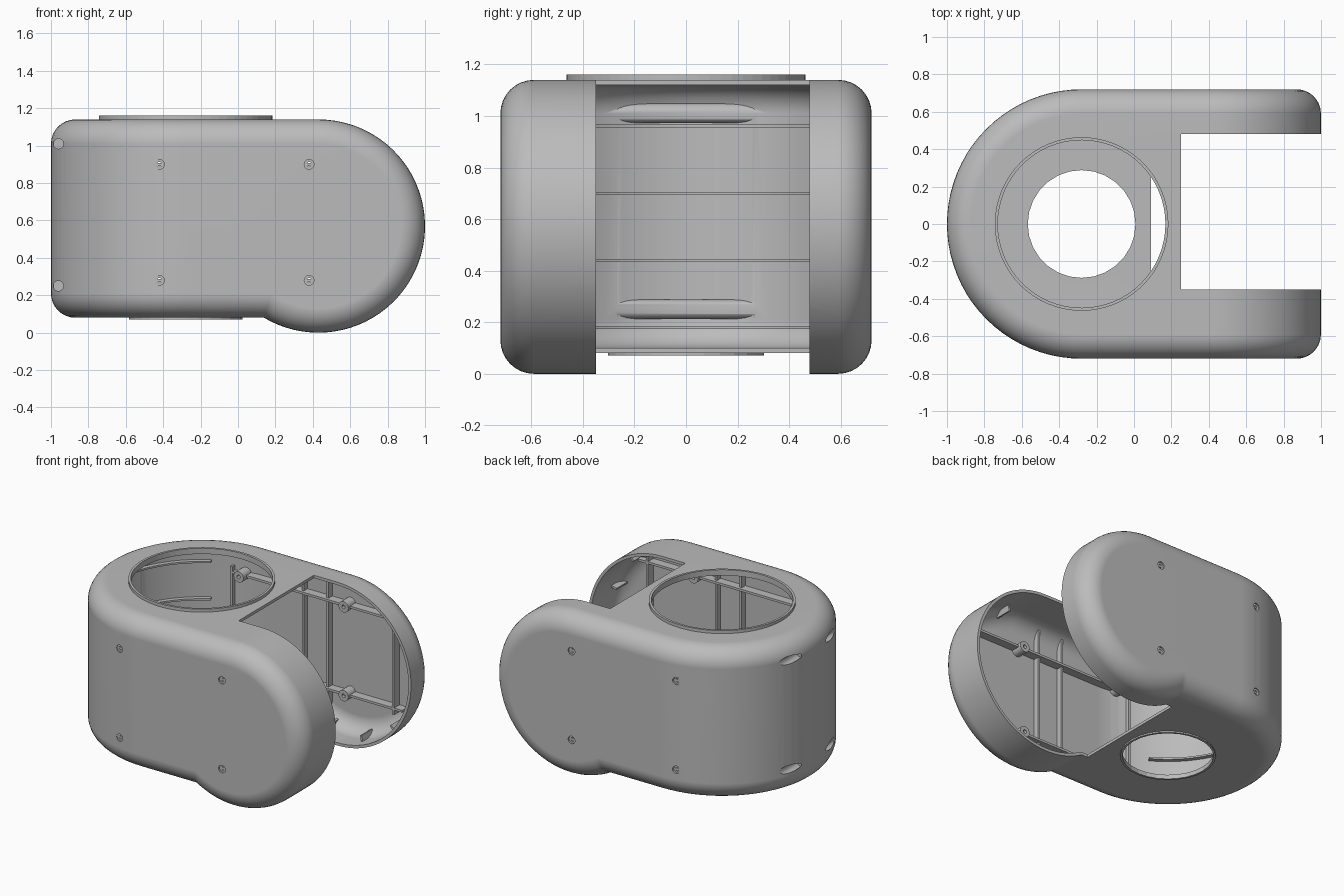
import bpy
import bmesh
from math import pi, sin, cos, asin, radians, sqrt
from mathutils import Matrix

if "Cube" in bpy.data.objects:
    bpy.data.objects.remove(bpy.data.objects["Cube"])

grey = bpy.data.materials.new("plain grey")
grey.use_nodes = True
grey.diffuse_color = (0.5, 0.5, 0.5, 1)
grey.node_tree.nodes["Principled BSDF"].inputs["Base Color"].default_value = (0.5, 0.5, 0.5, 1)

AXIS_X = -0.28            # centre of the round end
ARM_X, ARM_Z = 0.43, 0.57  # centre of the arm discs
WALL = 0.02


def finish(bm, name):
    bmesh.ops.remove_doubles(bm, verts=bm.verts, dist=1e-5)
    bmesh.ops.recalc_face_normals(bm, faces=bm.faces)
    mesh = bpy.data.meshes.new(name)
    bm.to_mesh(mesh)
    bm.free()
    mesh.materials.append(grey)
    ob = bpy.data.objects.new(name, mesh)
    bpy.context.collection.objects.link(ob)
    return ob


def skin(bm, rows, closed=False):
    """Quads between rows of points; returns the rows of vertices."""
    vs = [[bm.verts.new(p) for p in row] for row in rows]
    n = len(rows[0])
    for a, b in zip(vs, vs[1:]):
        for j in range(n if closed else n - 1):
            k = (j + 1) % n
            bm.faces.new((a[j], a[k], b[k], b[j]))
    return vs


def hull(name, t):
    """Closed rounded body, inset by t: a half-spun round end plus two discs."""
    w, r, R = 0.72 - t, 0.13 - t, 0.57 - t
    top, bot = 1.14 - t, 0.08 + t
    steps = [i * pi / 2 / 8 for i in range(9)]
    fillet = [(w - r + r * sin(a), r - r * cos(a)) for a in steps]
    bm = bmesh.new()
    # round end
    prof = [(0, top)] + [(u, top - d) for u, d in fillet]
    prof += [(u, bot + d) for u, d in reversed(fillet)] + [(0, bot)]
    angles = [pi / 2 + pi * i / 40 for i in range(41)]
    skin(bm, [[(AXIS_X + u * cos(a), u * sin(a), z) for u, z in prof] for a in angles])
    # straight part and disc end
    slices = [(-u, d) for u, d in reversed(fillet)] + [(0, 0)] + fillet
    rows = []
    for y, d in slices:
        end = -pi - asin((bot + d - ARM_Z) / (R - d))
        row = [(AXIS_X, y, top - d)]
        for i in range(49):
            a = pi / 2 + (end - pi / 2) * i / 48
            row.append((ARM_X + (R - d) * cos(a), y, ARM_Z + (R - d) * sin(a)))
        rows.append(row + [(AXIS_X, y, bot + d)])
    vs = skin(bm, rows)
    bm.faces.new(vs[0])
    bm.faces.new(vs[-1])
    return finish(bm, name)


def box(name, centre, size, turn=0.0):
    bm = bmesh.new()
    m = Matrix.Translation(centre) @ Matrix.Rotation(turn, 4, 'Y') @ Matrix.Diagonal((*size, 1))
    bmesh.ops.create_cube(bm, size=1, matrix=m)
    return finish(bm, name)


def rod(name, centre, r, length, along_y=True, seg=24):
    bm = bmesh.new()
    m = Matrix.Translation(centre)
    if along_y:
        m = m @ Matrix.Rotation(pi / 2, 4, 'X')
    bmesh.ops.create_cone(bm, cap_ends=True, segments=seg, radius1=r, radius2=r, depth=length, matrix=m)
    return finish(bm, name)


def ring(name, centre, r0, r1, length, along_y=False, seg=64, start=0, sweep=360):
    """Full or partial ring with a rectangular section."""
    bm = bmesh.new()
    h = length / 2
    sect = [(r0, -h), (r1, -h), (r1, h), (r0, h)]
    angles = [radians(start + sweep * i / seg) for i in range(seg + 1)]
    vs = skin(bm, [[(u * cos(a), u * sin(a), z) for u, z in sect] for a in angles], True)
    if sweep < 360:
        bm.faces.new(vs[0])
        bm.faces.new(vs[-1])
    m = Matrix.Translation(centre)
    if along_y:
        m = m @ Matrix.Rotation(pi / 2, 4, 'X')
    bm.transform(m)
    return finish(bm, name)


def carve(ob, tool, op='DIFFERENCE', keep=False):
    mod = ob.modifiers.new("carve", 'BOOLEAN')
    mod.operation, mod.solver, mod.object = op, 'EXACT', tool
    bpy.context.view_layer.objects.active = ob
    bpy.ops.object.modifier_apply(modifier=mod.name)
    if not keep:
        bpy.data.objects.remove(tool)


# Hollow shell, with two screw tubes left standing inside the round end
shell = hull("shell", 0)
cavity = hull("cavity", WALL)
TUBES = [(-0.96, 1.01), (-0.96, 0.25)]
for x, z in TUBES:
    carve(cavity, rod("tube", (x, 0, z), 0.038, 0.9))
carve(shell, cavity)

# Slot between the arms, deeper on the underside
carve(shell, box("slot", (0.75, 0.065, 0.8), (1.0, 0.83, 1.8)))
carve(shell, box("under_slot", (0.59, 0.065, 0.1), (1.0, 0.83, 0.5)))

# Round openings above and below
carve(shell, rod("top_opening", (AXIS_X, 0, 1.2), 0.45, 0.4, False, 64))
carve(shell, rod("bottom_opening", (AXIS_X, 0, 0.0), 0.29, 0.4, False, 28))
ring("top_lip", (AXIS_X, 0, 1.141), 0.448, 0.464, 0.04)
ring("bottom_lip", (AXIS_X, 0, 0.085), 0.288, 0.303, 0.03, seg=28)

# Screw pockets, each with a boss behind it
for side in (-1, 1):
    for x, z in TUBES:
        carve(shell, rod("pocket", (x, side * 0.31, z), 0.027, 0.4))
    for x in (-0.42, 0.38):
        for z in (0.28, 0.90):
            carve(shell, rod("pocket", (x, side * 0.72, z), 0.026, 0.2))
            wall_y = 0.71 if x > AXIS_X else sqrt(0.71 ** 2 - (x - AXIS_X) ** 2)
            ring("screw_boss", (x, side * (wall_y - 0.045), z), 0.013, 0.038, 0.09, True, 24)

# Ribs, trimmed to lie inside the wall
liner = hull("liner", WALL / 2)


def rib(name, centre, size, turn=0.0):
    carve(box(name, centre, size, turn), liner, 'INTERSECT', True)


for side in (-1, 1):
    y = side * 0.69
    for z in (0.28, 0.90):
        rib("long_rib", (0.16, y, z), (1.32, 0.1, 0.016), 0)
    for x in (0.04, 0.23):
        rib("upright_rib", (x, side * 0.7, 0.6), (0.016, 0.08, 1.2))
    for x in (-0.5, 0.75):
        rib("short_rib", (x, y, 0.59), (0.016, 0.1, 0.70))
    for deg in range(-105, 90, 30):
        a = radians(deg)
        rib("disc_fin", (ARM_X + 0.56 * cos(a), side * 0.64, ARM_Z + 0.56 * sin(a)),
            (0.1, 0.18, 0.014), -a)
bpy.data.objects.remove(liner)

for z in (0.18, 0.44, 0.70, 0.96):
    ring("curved_rib", (AXIS_X, 0, z), 0.67, 0.708, 0.012, seg=32, start=120, sweep=120)

# Smooth curved surfaces, keeping real edges sharp
bpy.ops.object.select_all(action='DESELECT')
for ob in (shell,):
    ob.select_set(True)
    bpy.context.view_layer.objects.active = ob
    bpy.ops.object.shade_smooth_by_angle(angle=radians(30))
    mod = ob.modifiers.new("even_shading", 'WEIGHTED_NORMAL')
    mod.keep_sharp = True
